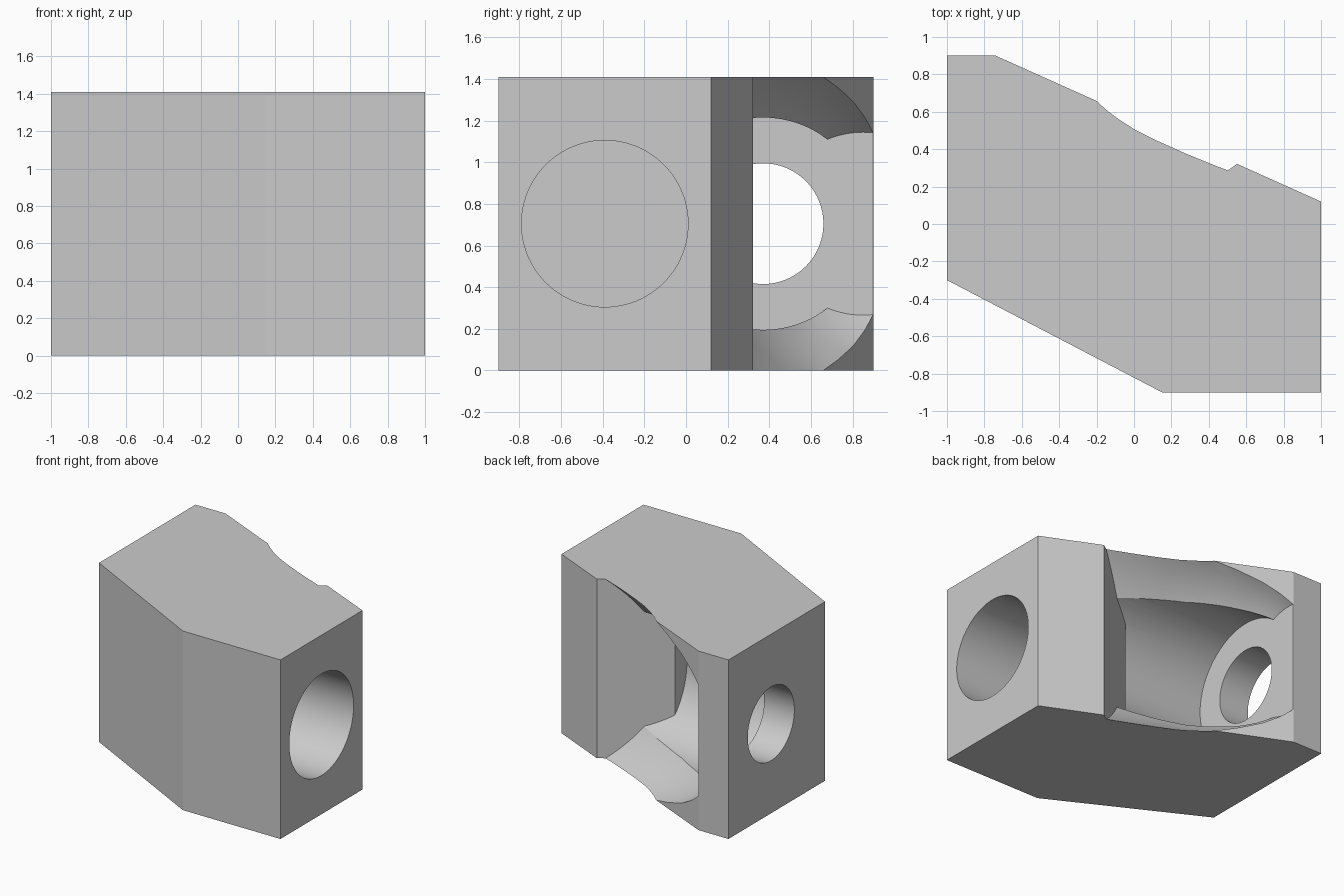
import bpy
import bmesh
from math import cos, sin, tau, radians

if "Cube" in bpy.data.objects:
    bpy.data.objects.remove(bpy.data.objects["Cube"], do_unlink=True)

HEIGHT = 1.41
MID = HEIGHT / 2
FLOOR_X = -0.737

grey = bpy.data.materials.new("plain grey")
grey.use_nodes = True
grey.diffuse_color = (0.6, 0.6, 0.6, 1)
grey.node_tree.nodes["Principled BSDF"].inputs["Base Color"].default_value = (0.6, 0.6, 0.6, 1)


def loft(name, rings):
    """Solid skinned through rings of points, with a flat cap at each end."""
    bm = bmesh.new()
    loops = [[bm.verts.new(p) for p in ring] for ring in rings]
    for a, b in zip(loops, loops[1:]):
        for i in range(len(a)):
            j = (i + 1) % len(a)
            bm.faces.new((a[i], a[j], b[j], b[i]))
    bm.faces.new(loops[0])
    bm.faces.new(loops[-1])
    bmesh.ops.recalc_face_normals(bm, faces=bm.faces)
    mesh = bpy.data.meshes.new(name)
    bm.to_mesh(mesh)
    bm.free()
    mesh.materials.append(grey)
    obj = bpy.data.objects.new(name, mesh)
    bpy.context.collection.objects.link(obj)
    return obj


def prism(name, outline, z0, z1):
    return loft(name, [[(x, y, z) for x, y in outline] for z in (z0, z1)])


def turned(name, y, profile, sides=96):
    """Solid of revolution about an axis along x; profile holds (x, radius)."""
    angles = [tau * i / sides for i in range(sides)]
    return loft(name, [[(x, y + r * cos(t), MID + r * sin(t)) for t in angles]
                       for x, r in profile])


def boolean(target, tool, operation):
    mod = target.modifiers.new(operation.lower(), "BOOLEAN")
    mod.operation = operation
    mod.solver = "EXACT"
    mod.object = tool
    bpy.context.view_layer.objects.active = target
    bpy.ops.object.modifier_apply(modifier=mod.name)


# Main block
body = prism("block_body", [(-1, 0.9), (-0.74, 0.9), (1, 0.12),
                            (1, -0.9), (0.15, -0.9), (-1, -0.3)], 0, HEIGHT)

# Limits of the rear pocket: flat floor, short end face and slanted wall
limit = prism("pocket_limit", [(FLOOR_X, -0.5), (0.09, -0.5), (0.09, 0.01),
                               (1.09, 0.684), (1.09, 2), (FLOOR_X, 2)], -1, 3)

# Rear pocket: straight bore plus flared mouth
bore = turned("pocket_bore", 0.37, [(-0.9, 0.51), (0.85, 0.51)])
flare = turned("pocket_flare", 0.85, [
    (-0.8, 0.385), (-0.74, 0.437), (-0.65, 0.51), (-0.53, 0.585), (-0.36, 0.665),
    (-0.2, 0.731), (0, 0.784), (0.2, 0.831), (0.49, 0.9), (0.8, 0.97)])
for tool in (bore, flare):
    boolean(tool, limit, "INTERSECT")

# Small through hole into the pocket, and large blind hole in the other end
small_hole = turned("small_hole", 0.37, [(-1.2, 0.29), (-0.5, 0.29)])
large_hole = turned("large_hole", -0.39, [(0.25, 0.4), (1.2, 0.4)])

for tool in (bore, flare, small_hole, large_hole):
    boolean(body, tool, "DIFFERENCE")
for tool in (limit, bore, flare, small_hole, large_hole):
    bpy.data.objects.remove(tool, do_unlink=True)

# Smooth bores with crisp edges
bpy.ops.object.select_all(action="DESELECT")
body.select_set(True)
bpy.context.view_layer.objects.active = body
bpy.ops.object.shade_smooth_by_angle(angle=radians(9))
